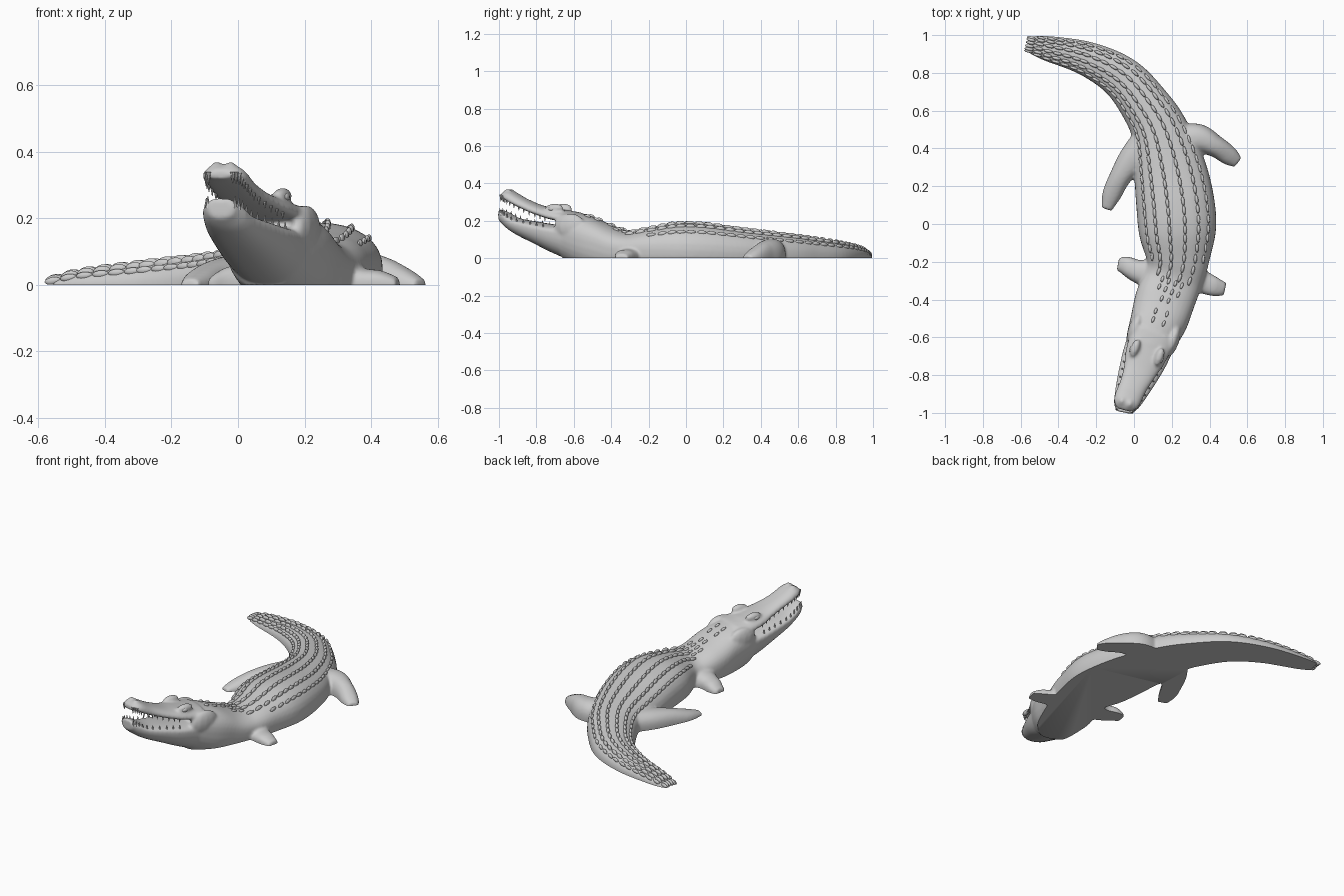
import bpy, bmesh, math
from mathutils import Vector, Matrix

cube = bpy.data.objects.get("Cube")
if cube:
    bpy.data.objects.remove(cube)

grey = bpy.data.materials.new("stone grey")
grey.use_nodes = True
grey.diffuse_color = (0.6, 0.6, 0.6, 1)
bsdf = grey.node_tree.nodes["Principled BSDF"]
bsdf.inputs["Base Color"].default_value = (0.6, 0.6, 0.6, 1)
bsdf.inputs["Roughness"].default_value = 0.7
POWER = 2.3


def make_object(name, bm, angle=40):
    mesh = bpy.data.meshes.new(name)
    bm.to_mesh(mesh)
    bm.free()
    mesh.materials.append(grey)
    mesh.shade_smooth()
    mesh.set_sharp_from_angle(angle=math.radians(angle))
    obj = bpy.data.objects.new(name, mesh)
    bpy.context.collection.objects.link(obj)
    return obj


def resample(stations, steps=8):
    """Smooth the stations (x, y, half width, top, widest height, bottom)."""
    out = []
    last = len(stations) - 1
    for i in range(last):
        quad = [stations[min(max(k, 0), last)] for k in range(i - 1, i + 3)]
        for j in range(steps):
            t = j / steps
            out.append([b + 0.5 * t * (c - a + t * (2 * a - 5 * b + 4 * c - d + t * (3 * (b - c) + d - a)))
                        for a, b, c, d in zip(*quad)])
    return out + [list(stations[-1])]


def tangent(path, i):
    a, b = path[max(i - 1, 0)], path[min(i + 1, len(path) - 1)]
    return Vector((b[0] - a[0], b[1] - a[1], 0)).normalized()


def surface(path, i, f, upper=True):
    """Point on the skin at fraction f of the half width."""
    x, y, w, top, mid, low = path[i]
    t = tangent(path, i)
    h = (1 - abs(f) ** POWER) ** (1 / POWER)
    return Vector((x - t.y * w * f, y + t.x * w * f, mid + h * ((top if upper else low) - mid)))


def loft(bm, path, sides=32):
    def fraction(k):
        c = math.cos(2 * math.pi * k / sides)
        return max(-1, min(1, math.copysign(abs(c) ** (2 / POWER), c)))
    rings = [[bm.verts.new(surface(path, i, fraction(k), k < sides / 2)) for k in range(sides)]
             for i in range(len(path))]
    faces = [bm.faces.new((p[k], p[(k + 1) % sides], q[(k + 1) % sides], q[k]))
             for p, q in zip(rings, rings[1:]) for k in range(sides)]
    faces += [bm.faces.new(rings[0]), bm.faces.new(rings[-1])]
    bmesh.ops.recalc_face_normals(bm, faces=faces)


def blob(bm, centre, size, heading=0.0, pitch=0.0):
    m = (Matrix.Translation(centre) @ Matrix.Rotation(heading, 4, 'Z') @ Matrix.Rotation(pitch, 4, 'Y')
         @ Matrix.Diagonal((*size, 1)))
    bmesh.ops.create_uvsphere(bm, u_segments=12, v_segments=8, radius=1, matrix=m)


# Trunk, from tail tip to the back of the mouth
trunk = resample([
    (-.55, .95, .045, .018, 0, -.04),
    (-.46, .93, .066, .04, 0, -.05),
    (-.245, .873, .092, .068, 0, -.07),
    (-.06, .77, .116, .09, .005, -.09),
    (.07, .612, .135, .115, .01, -.1),
    (.14, .48, .155, .132, .02, -.1),
    (.19, .29, .192, .155, .03, -.1),
    (.22, .1, .208, .182, .04, -.1),
    (.23, -.05, .203, .186, .045, -.1),
    (.23, -.2, .165, .158, .05, -.1),
    (.205, -.3, .155, .14, .05, -.1),
    (.165, -.4, .158, .177, .07, -.1),
    (.135, -.5, .152, .22, .1, -.08),
    (.095, -.6, .135, .25, .13, -.035),
    (.08, -.645, .126, .26, .14, -.01)])

# Jaws
lower_jaw = resample([
    (.11, -.57, .13, .17, .13, -.03),
    (.06, -.7, .122, .18, .145, .025),
    (.02, -.8, .106, .196, .165, .075),
    (-.02, -.9, .084, .215, .19, .125),
    (-.043, -.96, .066, .25, .22, .165),
    (-.052, -.998, .042, .264, .235, .2)])
upper_jaw = resample([
    (.11, -.57, .12, .245, .2, .18),
    (.06, -.7, .11, .268, .22, .205),
    (.03, -.78, .089, .285, .245, .23),
    (-.005, -.86, .075, .32, .278, .262),
    (-.033, -.925, .073, .358, .31, .295),
    (-.046, -.96, .062, .36, .328, .312),
    (-.053, -.985, .04, .345, .33, .318)])

# Legs
legs = [resample(s) for s in (
    [(.2, .42, .09, .1, .03, -.07), (.33, .452, .08, .105, .02, -.07), (.43, .412, .058, .088, .01, -.06),
     (.505, .36, .05, .05, 0, -.05), (.55, .325, .03, .018, 0, -.04)],
    [(.07, .43, .09, .1, .03, -.07), (-.01, .34, .075, .09, .02, -.07), (-.075, .245, .057, .072, .01, -.06),
     (-.118, .155, .05, .045, 0, -.05), (-.145, .078, .028, .018, 0, -.04)],
    [(.27, -.27, .08, .09, .03, -.07), (.37, -.31, .06, .052, .01, -.06), (.43, -.333, .05, .043, .01, -.05),
     (.482, -.345, .034, .022, 0, -.04)],
    [(.11, -.27, .09, .1, .03, -.07), (.02, -.25, .062, .066, .01, -.06), (-.04, -.222, .05, .05, .01, -.05),
     (-.085, -.212, .034, .022, 0, -.04)])]

bm = bmesh.new()
for path in [trunk, lower_jaw, upper_jaw] + legs:
    loft(bm, path)

# Brow ridges, nostril mound and cheek muscles
heading = math.atan2(.58, .21)
for side in (-1, 1):
    across = Vector((.94, -.34, 0)) * side
    blob(bm, Vector((.07, -.68, .268)) + across * .068, (.052, .024, .024), heading)
    blob(bm, Vector((-.043, -.945, .352)) + across * .022, (.024, .02, .018), heading)
    blob(bm, Vector((.105, -.585, .17)) + across * .105, (.09, .035, .07), heading)

# Fuse the parts into one skin, then cut it flat on the ground
body = make_object("body", bm)
remesh = body.modifiers.new("fuse", 'REMESH')
remesh.mode = 'VOXEL'
remesh.voxel_size = .008
smooth = body.modifiers.new("soften", 'SMOOTH')
smooth.factor = .5
smooth.iterations = 6
fused = bpy.data.meshes.new_from_object(body.evaluated_get(bpy.context.evaluated_depsgraph_get()))
bpy.data.objects.remove(body)
bm = bmesh.new()
bm.from_mesh(fused)
bpy.data.meshes.remove(fused)
bmesh.ops.bisect_plane(bm, geom=bm.verts[:] + bm.edges[:] + bm.faces[:], plane_co=(0, 0, 0),
                       plane_no=(0, 0, 1), clear_inner=True)
bmesh.ops.holes_fill(bm, edges=[e for e in bm.edges if e.is_boundary], sides=0)
bmesh.ops.recalc_face_normals(bm, faces=bm.faces[:])
for face in bm.faces:
    face.material_index = 0
make_object("body", bm, 55)


# Rows of keeled back plates
def plate_row(bm, f, start, end, spacing, size):
    travelled = spacing
    for i in range(start, end):
        travelled += (Vector(trunk[i][:2]) - Vector(trunk[i - 1][:2])).length if i else 0
        if travelled >= spacing:
            travelled -= spacing
            t = tangent(trunk, i)
            a, b = surface(trunk, max(i - 1, 0), f), surface(trunk, i + 1, f)
            pitch = -math.atan2(b.z - a.z, (b - a).xy.length)
            blob(bm, surface(trunk, i, f), size, math.atan2(t.y, t.x), pitch)


trunk = resample(trunk, 4)
per = 32
bm = bmesh.new()
for side in (-1, 1):
    for f in (.2, .55):
        plate_row(bm, side * f, 0, 10 * per, .05, (.026, .009, .014))
    plate_row(bm, side * .8, 0, 9 * per, .05, (.025, .008, .011))
    for f, first, last in ((.12, 10.1, 11.3), (.35, 10.1, 10.9), (.2, 11.7, 12.5)):
        plate_row(bm, side * f, int(first * per), int(last * per), .05, (.018, .008, .01))
for v in bm.verts:
    v.co.z = max(v.co.z, 0)
make_object("back_plates", bm)

# Teeth along both jaws
bm = bmesh.new()
for path, upper in ((lower_jaw, True), (upper_jaw, False)):
    for i in range(10, len(path) - 2, 3):
        for side in (-1, 1):
            root = surface(path, i, side * .84, upper)
            flip = Matrix.Identity(4) if upper else Matrix.Rotation(math.pi, 4, 'X')
            bmesh.ops.create_cone(bm, cap_ends=True, segments=8, radius1=.008, radius2=.001, depth=.036,
                                  matrix=Matrix.Translation(root) @ flip)
make_object("teeth", bm)

# Eyes under the brows
bm = bmesh.new()
for side in (-1, 1):
    blob(bm, Vector((.066, -.69, .264)) + Vector((.94, -.34, 0)) * side * .082, (.02, .012, .013), heading)
make_object("eyes", bm)
